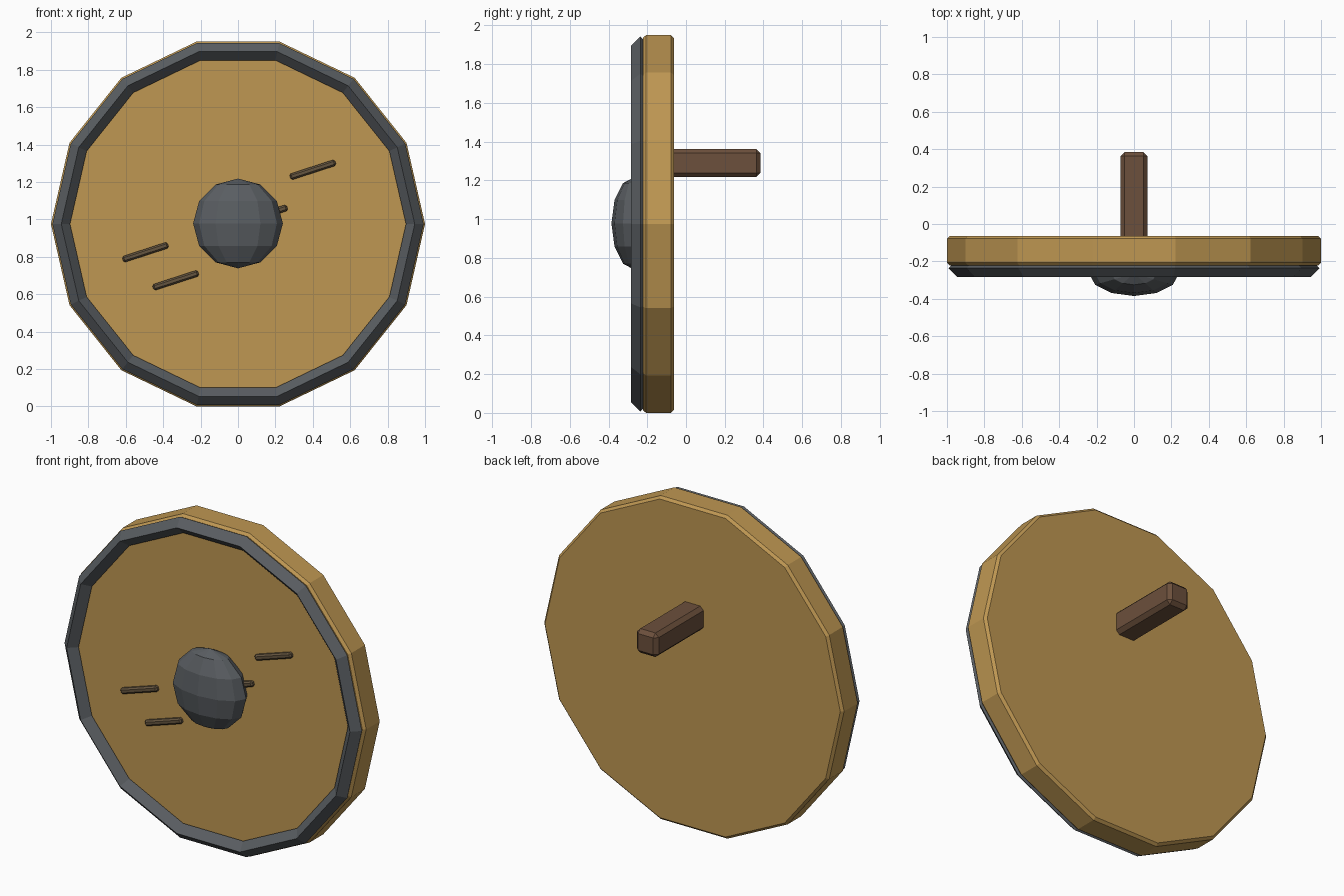
import bpy, bmesh
from math import sin, cos, pi, radians
from mathutils import Matrix

if "Cube" in bpy.data.objects:
    bpy.data.objects.remove(bpy.data.objects["Cube"])

SIDES, MID_Z = 14, 0.975


def material(name, rgb):
    m = bpy.data.materials.new(name)
    m.diffuse_color = (*rgb, 1)
    m.use_nodes = True
    m.node_tree.nodes["Principled BSDF"].inputs["Base Color"].default_value = m.diffuse_color
    return m


WOOD = material("wood", (0.52, 0.31, 0.085))
GRIP = material("dark_wood", (0.15, 0.08, 0.045))
GROOVE = material("worn_wood", (0.13, 0.09, 0.05))
METAL = material("metal", (0.10, 0.11, 0.12))


def finish(bm, name, mat):
    bmesh.ops.recalc_face_normals(bm, faces=bm.faces)
    me = bpy.data.meshes.new(name)
    bm.to_mesh(me)
    bm.free()
    me.materials.append(mat)
    ob = bpy.data.objects.new(name, me)
    bpy.context.collection.objects.link(ob)
    return ob


def lathe(name, profile, mat, ring=False):
    """Turn (radius, y) points about the y axis; a ring closes on itself, otherwise ends are capped."""
    bm = bmesh.new()
    loops = [[bm.verts.new((r * cos(2 * pi * i / SIDES), y, MID_Z + r * sin(2 * pi * i / SIDES)))
              for i in range(SIDES)] for r, y in profile]
    pairs = list(zip(loops, loops[1:]))
    if ring:
        pairs.append((loops[-1], loops[0]))
    else:
        bm.faces.new(loops[0])
        bm.faces.new(loops[-1])
    for a, b in pairs:
        for i in range(SIDES):
            j = (i + 1) % SIDES
            bm.faces.new((a[i], a[j], b[j], b[i]))
    return finish(bm, name, mat)


def bevelled_box(name, centre, size, bevel, mat, tilt=0):
    bm = bmesh.new()
    bmesh.ops.create_cube(bm, size=1, matrix=Matrix.Diagonal((*size, 1)))
    bmesh.ops.bevel(bm, geom=bm.edges[:], offset=bevel, segments=1, affect='EDGES')
    bmesh.ops.transform(bm, verts=bm.verts,
                        matrix=Matrix.Translation(centre) @ Matrix.Rotation(-tilt, 4, 'Y'))
    return finish(bm, name, mat)


# wooden disc with chamfered edges
lathe("shield_board", [(0.985, -0.222), (1.0, -0.207), (1.0, -0.078), (0.985, -0.063)], WOOD)

# diamond-section metal rim on the front
lathe("metal_rim", [(0.992, -0.236), (0.945, -0.283), (0.898, -0.236), (0.945, -0.189)], METAL, ring=True)

# flattened central boss
bm = bmesh.new()
bmesh.ops.create_uvsphere(bm, u_segments=12, v_segments=6, radius=0.24)
bmesh.ops.transform(bm, verts=bm.verts, matrix=Matrix.Translation((0, -0.265, MID_Z + 0.003))
                    @ Matrix.Diagonal((1, 0.5, 1, 1)))
finish(bm, "centre_boss", METAL)

# grip sticking out of the back
bevelled_box("grip", (0, 0.125, 1.29), (0.145, 0.52, 0.145), 0.022, GRIP)

# tilted slats on the front face
for i, (x, z) in enumerate([(0.40, 1.265), (0.142, 1.024), (-0.495, 0.824), (-0.333, 0.674)]):
    bevelled_box(f"front_slat_{i + 1}", (x, -0.225, z), (0.255, 0.04, 0.034), 0.009, GROOVE, radians(18))
